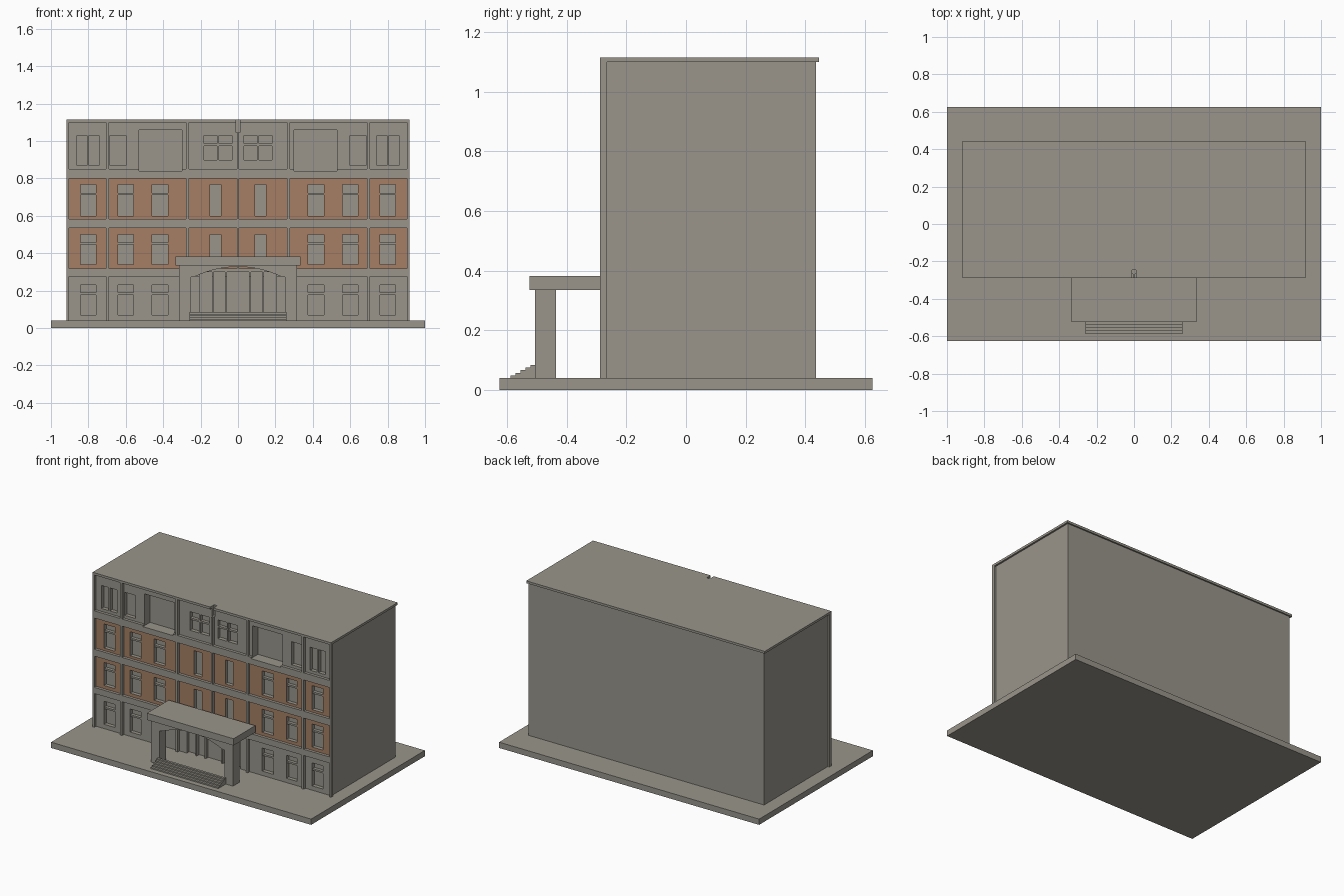
import bpy, bmesh

if "Cube" in bpy.data.objects:
    bpy.data.objects.remove(bpy.data.objects["Cube"])


def material(name, rgb):
    m = bpy.data.materials.new(name)
    m.diffuse_color = (*rgb, 1)
    m.use_nodes = True
    m.node_tree.nodes["Principled BSDF"].inputs["Base Color"].default_value = m.diffuse_color
    return m


STONE = material("warm_grey_stone", (0.32, 0.30, 0.26))
BRICK = material("terracotta", (0.38, 0.213, 0.126))

FRONT, PANEL, GLASS, NICHE = -0.288, -0.268, -0.242, -0.21


def add_object(name, bm):
    bmesh.ops.recalc_face_normals(bm, faces=bm.faces)
    me = bpy.data.meshes.new(name)
    bm.to_mesh(me)
    bm.free()
    me.materials.append(STONE)
    ob = bpy.data.objects.new(name, me)
    bpy.context.collection.objects.link(ob)
    return ob


def boxes(name, items):
    """One object from boxes given as (x0, x1, y0, y1, z0, z1)."""
    bm = bmesh.new()
    for x0, x1, y0, y1, z0, z1 in items:
        vs = bmesh.ops.create_cube(bm, size=1)["verts"]
        for v in vs:
            v.co.x = x1 if v.co.x > 0 else x0
            v.co.y = y1 if v.co.y > 0 else y0
            v.co.z = z1 if v.co.z > 0 else z0
    return add_object(name, bm)


def prism(name, points, direction):
    """Extrude a closed outline along a vector."""
    bm = bmesh.new()
    face = bm.faces.new([bm.verts.new(p) for p in points])
    new = bmesh.ops.extrude_face_region(bm, geom=[face])["geom"]
    bmesh.ops.translate(bm, vec=direction,
                        verts=[g for g in new if isinstance(g, bmesh.types.BMVert)])
    return add_object(name, bm)


def mirrored(items):
    return items + [(-b[1], -b[0], *b[2:]) for b in items]


def carve(ob, cutters):
    for c in cutters:
        m = ob.modifiers.new("cut", 'BOOLEAN')
        m.operation, m.solver, m.object = 'DIFFERENCE', 'EXACT', c
        c.hide_render = True
    bpy.context.view_layer.update()
    dg = bpy.context.evaluated_depsgraph_get()
    me = bpy.data.meshes.new_from_object(ob.evaluated_get(dg))
    ob.modifiers.clear()
    ob.data = me
    me.materials.clear()
    me.materials.append(STONE)


# Ground slab
boxes("ground_slab", [(-1, 1, -0.625, 0.625, 0, 0.04)])

# Building mass, with a slightly wider facade layer at the front
half = [(0.917, FRONT), (0.917, -0.265), (0.905, -0.265), (0.905, 0.435)]
outline = half + [(-x, y) for x, y in reversed(half)]
building = prism("building", [(x, y, 0.04) for x, y in outline], (0, 0, 1.059))

# Recessed facade panels between pilasters and bands
columns = [(-0.904, -0.706), (-0.69, -0.278), (-0.262, -0.005)]
rows = [(0.318, 0.535), (0.583, 0.80), (0.85, 1.15)]
panels = mirrored([(a, b, -0.4, PANEL, z0, z1) for a, b in columns for z0, z1 in rows])
panels += mirrored([(a, b, -0.4, PANEL, 0.0, 0.275) for a, b in columns[:2]])
panels.append((-0.262, 0.262, -0.4, PANEL, 0.0, 0.275))

# Window openings and their crossbars
openings, bars = [], []


def window(x0, x1, z0, z1, bar=None, depth=GLASS):
    openings.append((x0, x1, -0.4, depth, z0, z1))
    if bar:
        bars.append((x0, x1, -0.264, GLASS + 0.002, bar - 0.006, bar + 0.006))


for z0, z1, bar in [(0.07, 0.23, 0.183), (0.34, 0.50, 0.452), (0.60, 0.767, 0.717)]:
    for x0, x1 in [(-0.843, -0.758), (-0.642, -0.56), (-0.459, -0.374)]:
        window(x0, x1, z0, z1, bar)
    if z0 > 0.1:
        window(-0.151, -0.09, z0, z1)
for x0, x1 in [(-0.862, -0.808), (-0.797, -0.743), (-0.685, -0.60)]:
    window(x0, x1, 0.87, 1.03)
for x0, x1 in [(-0.182, -0.112), (-0.102, -0.032)]:
    window(x0, x1, 0.90, 1.03, 0.98)

# Top floor balcony niches and entrance doors
window(-0.53, -0.30, 0.84, 1.06, depth=NICHE)
window(-0.206, -0.14, 0.0, 0.30)
window(-0.13, -0.07, 0.0, 0.30)
openings = mirrored(openings) + [(-0.06, 0.06, -0.4, GLASS, 0.0, 0.30)]

panel_cutter = boxes("panel_cutter", panels)
opening_cutter = boxes("opening_cutter", openings)
notch_cutter = boxes("notch_cutter", [(-0.012, 0.012, -0.4, -0.245, 1.045, 1.3)])
carve(building, [panel_cutter, opening_cutter, notch_cutter])

# Terracotta on the panels of the two middle floors
building.data.materials.append(BRICK)
for p in building.data.polygons:
    on_panel = p.normal.y < -0.9 and abs(p.center.y - PANEL) < 0.003
    p.material_index = 1 if on_panel and 0.31 < p.center.z < 0.81 else 0

boxes("window_crossbars", mirrored(bars))

# Flat roof with a small drain notch at the front edge
roof = boxes("roof", [(-0.917, 0.917, FRONT, 0.445, 1.099, 1.115)])
carve(roof, [notch_cutter])
for c in (panel_cutter, opening_cutter, notch_cutter):
    bpy.data.objects.remove(c)

# Entrance portico: arched front wall and canopy
arc = [(0.23 - 0.46 * i / 16) for i in range(17)]
arch = [(-0.315, 0.04), (-0.315, 0.335), (0.315, 0.335), (0.315, 0.04),
        (0.25, 0.04), (0.25, 0.272)]
arch += [(x, 0.276 + 0.052 * (1 - (x / 0.23) ** 2)) for x in arc]
arch += [(-0.25, 0.272), (-0.25, 0.04)]
prism("portico_arch", [(x, -0.505, z) for x, z in arch], (0, 0.07, 0))
boxes("portico_canopy", [(-0.333, 0.333, -0.525, FRONT + 0.002, 0.335, 0.382)])

# Entrance steps
n = 5
stairs = [(-0.505, 0.04)]
for i in range(n):
    y = -0.588 + 0.0166 * i
    stairs += [(y, 0.04 + 0.009 * i), (y, 0.04 + 0.009 * (i + 1))]
stairs.append((-0.505, 0.085))
prism("entrance_steps", [(-0.26, y, z) for y, z in stairs], (0.52, 0, 0))
